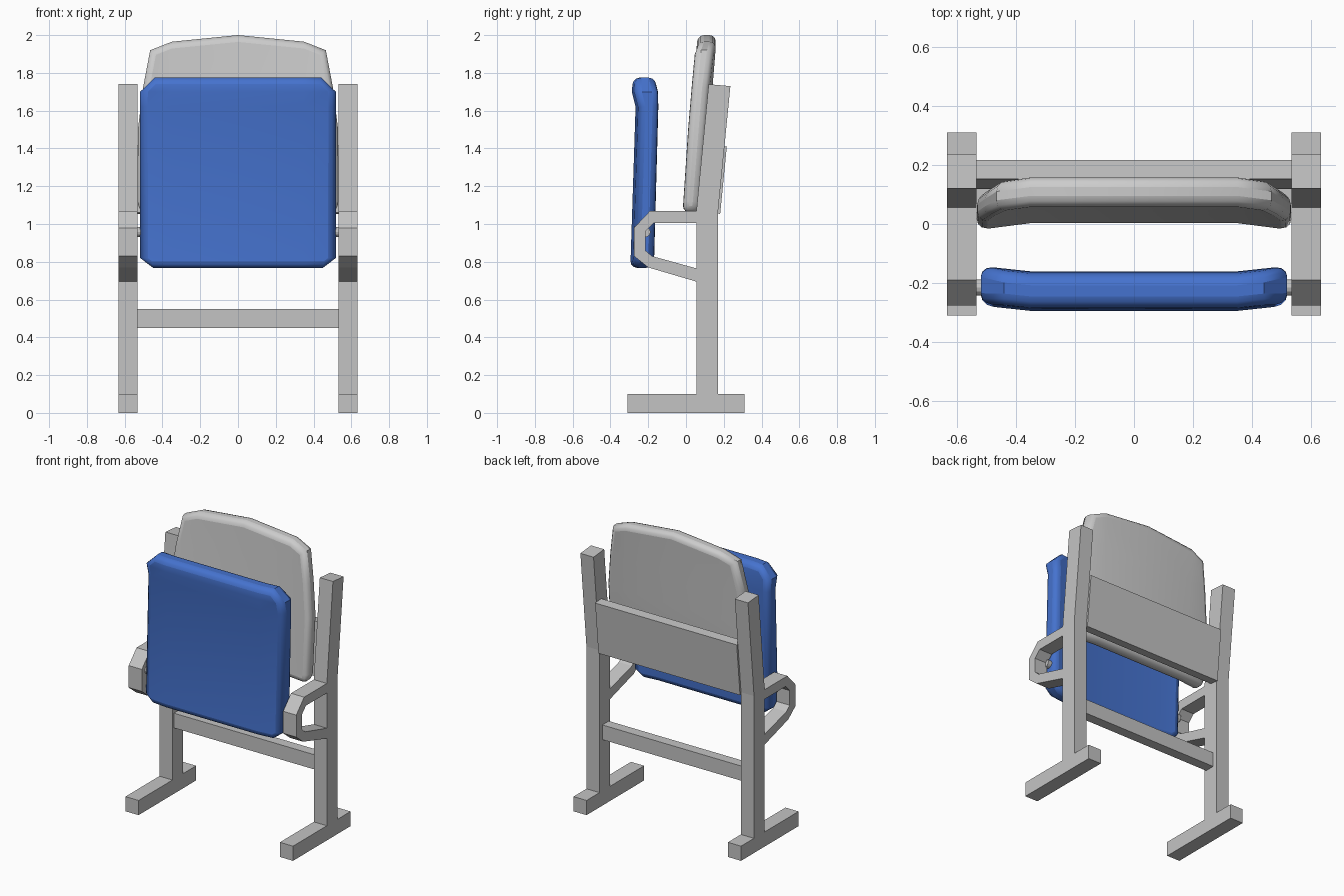
import bpy, bmesh, math
from mathutils import Vector

cube = bpy.data.objects.get("Cube")
if cube:
    bpy.data.objects.remove(cube)


def material(name, rgb):
    mat = bpy.data.materials.new(name)
    mat.use_nodes = True
    mat.diffuse_color = (*rgb, 1)
    mat.node_tree.nodes["Principled BSDF"].inputs["Base Color"].default_value = (*rgb, 1)
    return mat


frame_grey = material("frame grey", (0.55, 0.55, 0.55))
cushion_grey = material("cushion grey", (0.6, 0.6, 0.6))
seat_blue = material("seat blue", (0.06, 0.17, 0.62))


def add_object(name, bm, mat):
    bmesh.ops.recalc_face_normals(bm, faces=bm.faces)
    mesh = bpy.data.meshes.new(name)
    bm.to_mesh(mesh)
    bm.free()
    mesh.materials.append(mat)
    obj = bpy.data.objects.new(name, mesh)
    bpy.context.collection.objects.link(obj)
    return obj


def side_profile(name, points, x0, x1, mat):
    """Extrude a closed (y, z) outline from x0 to x1."""
    bm = bmesh.new()
    face = bm.faces.new([bm.verts.new((x0, y, z)) for y, z in points])
    new = bmesh.ops.extrude_face_region(bm, geom=[face])["geom"]
    bmesh.ops.translate(bm, vec=(x1 - x0, 0, 0),
                        verts=[v for v in new if isinstance(v, bmesh.types.BMVert)])
    return add_object(name, bm, mat)


def rect(y0, y1, z0, z1):
    return [(y0, z0), (y1, z0), (y1, z1), (y0, z1)]


def cushion(name, rows, wing, mat, crown=(0, 0, 0), rim=0.035):
    """Padded panel: rows of (z, half width, front y, back y), sides bent by wing."""
    bm = bmesh.new()
    inner = 0.35
    sheets = []
    for side in (2, 3):
        sheet = []
        for row in rows:
            z, half = row[0], row[1]
            last = row is rows[-1]
            line = []
            for x, lift in zip((-half, -inner, 0, inner, half),
                               (crown[2], crown[1], crown[0], crown[1], crown[2])):
                bend = wing * max(0, abs(x) - inner) / 0.17
                line.append(bm.verts.new((x, row[side] + bend, z + lift * last)))
            sheet.append(line)
        sheets.append(sheet)
        for a, b in zip(sheet, sheet[1:]):
            for i in range(4):
                bm.faces.new((a[i], a[i + 1], b[i + 1], b[i]))
    # Join front and back sheets around the edge
    loops = [s[0] + [r[-1] for r in s[1:-1]] + s[-1][::-1] + [r[0] for r in s[-2:0:-1]]
             for s in sheets]
    n = len(loops[0])
    for i in range(n):
        j = (i + 1) % n
        bm.faces.new((loops[0][i], loops[0][j], loops[1][j], loops[1][i]))
    obj = add_object(name, bm, mat)
    bevel = obj.modifiers.new("rounded rim", "BEVEL")
    bevel.width = rim
    bevel.segments = 3
    bevel.limit_method = "ANGLE"
    bevel.angle_limit = math.radians(62)
    bpy.ops.object.select_all(action="DESELECT")
    obj.select_set(True)
    bpy.context.view_layer.objects.active = obj
    bpy.ops.object.shade_smooth_by_angle(angle=math.radians(40))
    return obj


# Side frames: foot, bent post, arm loop and seat pivot
post = [(0.055, 0.1), (0.17, 0.1), (0.17, 1.07), (0.235, 1.73), (0.12, 1.74), (0.055, 1.07)]
arm = [(0.055, 1.07), (-0.19, 1.07), (-0.275, 0.98), (-0.275, 0.83), (-0.2, 0.77), (0.055, 0.695),
       (0.055, 0.765), (-0.18, 0.83), (-0.215, 0.86), (-0.215, 0.96), (-0.17, 1.005), (0.055, 1.005)]
for label, s in (("left", 1), ("right", -1)):
    side_profile(label + "_foot", rect(-0.31, 0.31, 0, 0.1), 0.533 * s, 0.632 * s, frame_grey)
    side_profile(label + "_post", post, 0.533 * s, 0.632 * s, frame_grey)
    side_profile(label + "_arm_loop", arm, 0.533 * s, 0.632 * s, frame_grey)
    pivot = [(-0.215 + 0.027 * math.cos(a), 0.957 + 0.027 * math.sin(a))
             for a in (math.tau * i / 12 for i in range(12))]
    side_profile(label + "_pivot", pivot, 0.48 * s, 0.545 * s, frame_grey)

# Cross members
side_profile("lower_crossbar", rect(0.07, 0.14, 0.45, 0.55), -0.534, 0.534, frame_grey)
side_profile("back_panel", [(0.118, 1.06), (0.181, 1.054), (0.216, 1.41), (0.152, 1.416)],
             -0.534, 0.534, frame_grey)

# Backrest cushion, leaning back with a crowned top
cushion("backrest", [(1.06, 0.52, 0.0, 0.085), (1.12, 0.532, 0.005, 0.095),
                     (1.5, 0.53, 0.03, 0.125), (1.72, 0.503, 0.045, 0.14),
                     (1.92, 0.465, 0.06, 0.16)],
        -0.022, cushion_grey, crown=(0.08, 0.045, 0))

# Folded-up seat cushion with a thickened lip
cushion("seat", [(0.768, 0.45, -0.295, -0.185), (0.82, 0.518, -0.293, -0.182),
                 (1.62, 0.518, -0.267, -0.16), (1.7, 0.518, -0.287, -0.162),
                 (1.775, 0.44, -0.28, -0.172)],
        0.018, seat_blue)
